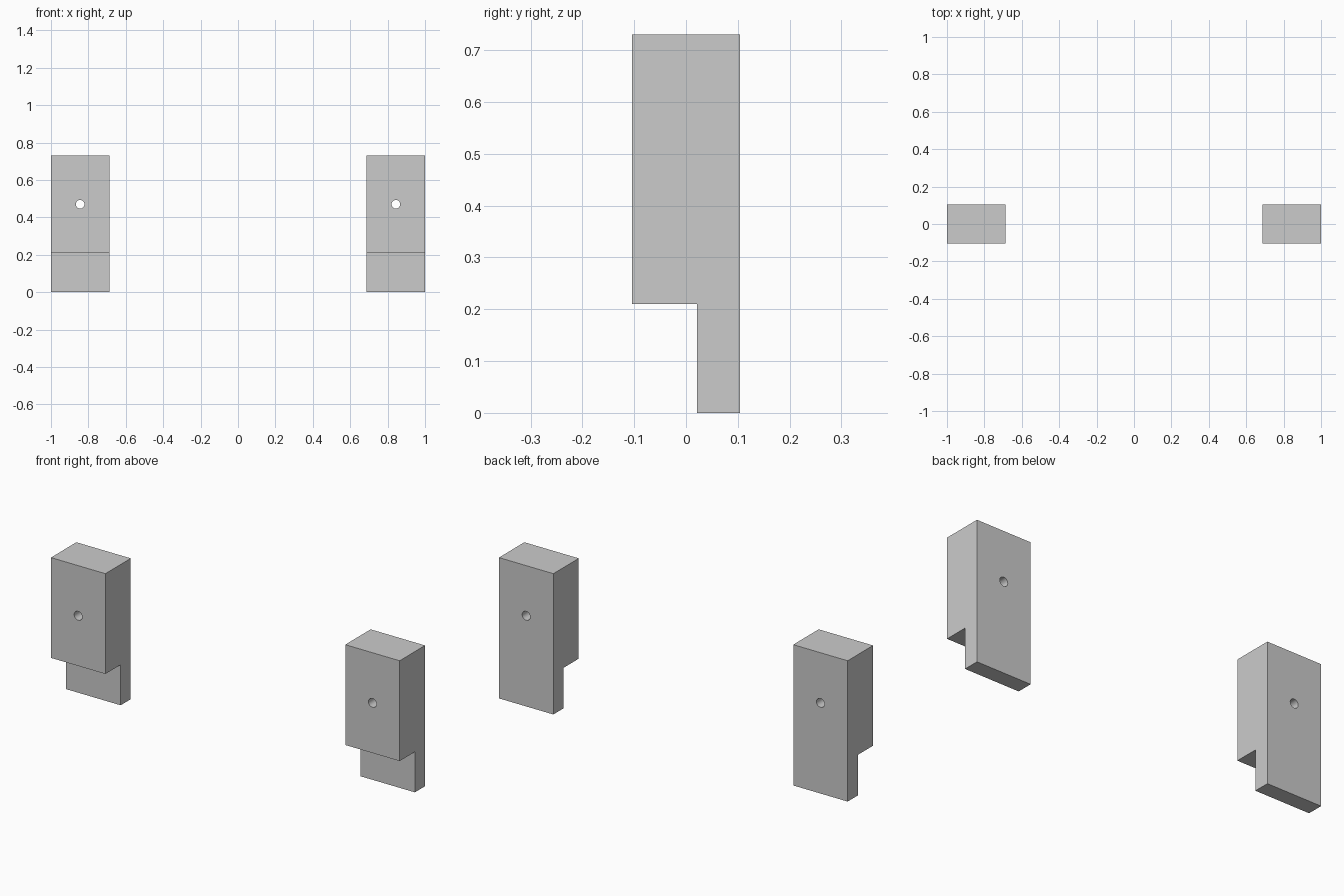
import bpy, bmesh, math

if "Cube" in bpy.data.objects:
    bpy.data.objects.remove(bpy.data.objects["Cube"])

WIDTH, CENTRE_X = 0.312, 0.844
HOLE_Z, HOLE_R = 0.47, 0.023
# Side outline (y, z): thick block with a thinner tongue at the back
PROFILE = [(0.021, 0), (0.104, 0), (0.104, 0.73),
           (-0.104, 0.73), (-0.104, 0.21), (0.021, 0.21)]


def stepped_block(name, cx):
    # Extrude the side outline across the width
    bm = bmesh.new()
    face = bm.faces.new([bm.verts.new((cx - WIDTH / 2, y, z)) for y, z in PROFILE])
    ext = bmesh.ops.extrude_face_region(bm, geom=[face])["geom"]
    bmesh.ops.translate(bm, vec=(WIDTH, 0, 0),
                        verts=[v for v in ext if isinstance(v, bmesh.types.BMVert)])
    bmesh.ops.recalc_face_normals(bm, faces=bm.faces)
    mesh = bpy.data.meshes.new(name)
    bm.to_mesh(mesh)
    bm.free()
    obj = bpy.data.objects.new(name, mesh)
    bpy.context.collection.objects.link(obj)

    # Bolt hole drilled front to back
    bpy.ops.mesh.primitive_cylinder_add(vertices=32, radius=HOLE_R, depth=0.5,
                                        location=(cx, 0, HOLE_Z),
                                        rotation=(math.pi / 2, 0, 0))
    cutter = bpy.context.object
    cutter.name = name + "_hole_cutter"
    cutter.hide_render = True
    mod = obj.modifiers.new("bolt_hole", 'BOOLEAN')
    mod.operation, mod.solver, mod.object = 'DIFFERENCE', 'EXACT', cutter

    bpy.ops.object.select_all(action='DESELECT')
    obj.select_set(True)
    bpy.context.view_layer.objects.active = obj
    bpy.ops.object.modifier_apply(modifier=mod.name)
    bpy.data.objects.remove(cutter, do_unlink=True)
    bpy.ops.object.shade_smooth_by_angle(angle=math.radians(30))


# Matching pair of blocks
for side, sign in (("left", -1), ("right", 1)):
    stepped_block(side + "_block", sign * CENTRE_X)
